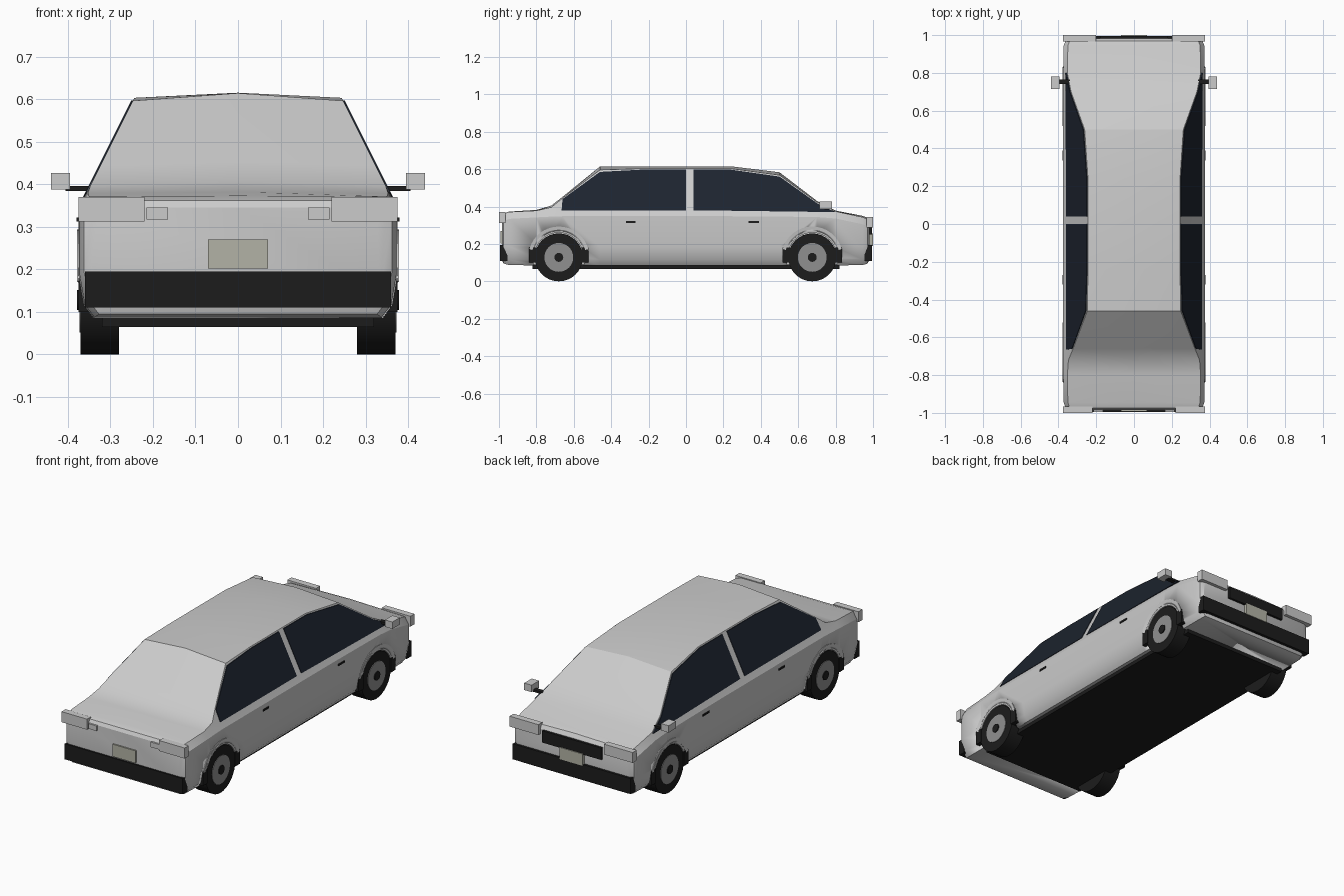
import bpy, bmesh, math
from mathutils import Vector, Matrix

if "Cube" in bpy.data.objects:
    bpy.data.objects.remove(bpy.data.objects["Cube"])


def material(name, rgb):
    m = bpy.data.materials.new(name)
    m.diffuse_color = (*rgb, 1)
    m.use_nodes = True
    m.node_tree.nodes["Principled BSDF"].inputs["Base Color"].default_value = m.diffuse_color
    return m


BLACK = material("black_trim", (0.012, 0.012, 0.012))
GLASS = material("dark_glass", (0.012, 0.017, 0.028))
PLATE = material("plate_tint", (0.45, 0.45, 0.38))
RIM = material("rim_grey", (0.28, 0.28, 0.28))


def finish(bm, name, mat=None, smooth=None):
    bmesh.ops.recalc_face_normals(bm, faces=bm.faces[:])
    me = bpy.data.meshes.new(name)
    bm.to_mesh(me)
    bm.free()
    ob = bpy.data.objects.new(name, me)
    bpy.context.collection.objects.link(ob)
    if mat:
        me.materials.append(mat)
    if smooth:
        bpy.ops.object.select_all(action='DESELECT')
        ob.select_set(True)
        bpy.context.view_layer.objects.active = ob
        bpy.ops.object.shade_smooth_by_angle(angle=math.radians(smooth))
    return ob


def box(name, x, y, z, mat=None):
    """Box from three (low, high) ranges."""
    bm = bmesh.new()
    bmesh.ops.create_cube(bm, size=1)
    for v in bm.verts:
        v.co = Vector([(a + b) / 2 + c * (b - a) for c, (a, b) in zip(v.co, (x, y, z))])
    return finish(bm, name, mat)


def pair(name, x, y, z, mat=None):
    """The same box on the right and left side."""
    box(name + "_right", x, y, z, mat)
    box(name + "_left", (-x[1], -x[0]), y, z, mat)


def disc(name, r, x0, x1, y, z, mat=None, n=32):
    bm = bmesh.new()
    bmesh.ops.create_cone(bm, cap_ends=True, segments=n, radius1=r, radius2=r, depth=abs(x1 - x0),
                          matrix=Matrix.Translation(((x0 + x1) / 2, y, z)) @ Matrix.Rotation(math.pi / 2, 4, 'Y'))
    return finish(bm, name, mat, 35)


def side_x(z):
    """Slope of the cabin sides."""
    return 0.355 - 0.5 * (z - 0.38)


# body shell: stations of (y, half width, bottom z, belt z, roof edge z, centre z)
stations = [
    (-0.985, 0.345, 0.115, 0.335, 0.345, 0.345), (-0.975, 0.362, 0.095, 0.352, 0.362, 0.362),
    (-0.945, 0.372, 0.087, 0.364, 0.371, 0.373), (-0.80, 0.375, 0.085, 0.372, 0.378, 0.382),
    (-0.72, 0.375, 0.085, 0.376, 0.396, 0.405), (-0.66, 0.375, 0.085, 0.378, 0.445, 0.452),
    (-0.46, 0.375, 0.085, 0.378, 0.596, 0.614), (-0.24, 0.375, 0.085, 0.378, 0.603, 0.615),
    (0.24, 0.375, 0.085, 0.378, 0.603, 0.615), (0.50, 0.375, 0.085, 0.376, 0.568, 0.583),
    (0.70, 0.375, 0.085, 0.374, 0.424, 0.430), (0.80, 0.375, 0.085, 0.366, 0.374, 0.378),
    (0.945, 0.372, 0.087, 0.335, 0.343, 0.350), (0.97, 0.362, 0.095, 0.325, 0.333, 0.340),
    (0.982, 0.345, 0.115, 0.305, 0.315, 0.320)]
bm = bmesh.new()
rings = []
for y, w, zb, zs, ze, zc in stations:
    half = [(w - 0.035, zb), (w - 0.012, zb + 0.03), (w, zb + 0.10), (w, zs - 0.03),
            (w - 0.018, zs), (min(side_x(ze), w - 0.022), ze)]
    pts = half + [(0, zc)] + [(-x, z) for x, z in reversed(half)]
    rings.append([bm.verts.new((x, y, z)) for x, z in pts])
for a, b in zip(rings, rings[1:]):
    for i in range(len(a)):
        j = (i + 1) % len(a)
        bm.faces.new((a[i], a[j], b[j], b[i]))
bm.faces.new(rings[0])
bm.faces.new(rings[-1])
body = finish(bm, "body", None, 28)

# underbody
box("floor_pan", (-0.32, 0.32), (-0.82, 0.82), (0.065, 0.09), BLACK)


# side windows lying on the cabin slope
def window(name, outline, s):
    bm = bmesh.new()
    outer = [bm.verts.new((s * (side_x(z) + 0.004), y, z)) for y, z in outline]
    inner = [bm.verts.new((s * (side_x(z) - 0.01), y, z)) for y, z in outline]
    bm.faces.new(outer)
    bm.faces.new(inner)
    for i in range(len(outer)):
        j = (i + 1) % len(outer)
        bm.faces.new((outer[i], outer[j], inner[j], inner[i]))
    finish(bm, name, GLASS)


def arch(name, y, s):
    """Raised lip over a wheel."""
    bm = bmesh.new()
    n, loops = 16, []
    for i in range(n + 1):
        a = math.radians(15) + math.radians(150) * i / n
        loops.append([bm.verts.new((s * x, y + r * math.cos(a), 0.13 + r * math.sin(a)))
                      for x, r in ((0.28, 0.13), (0.372, 0.13), (0.378, 0.163), (0.28, 0.163))])
    for a, b in zip(loops, loops[1:]):
        for i in range(4):
            bm.faces.new((a[i], a[(i + 1) % 4], b[(i + 1) % 4], b[i]))
    bm.faces.new(loops[0])
    bm.faces.new(loops[-1])
    finish(bm, name, None, 35)


for s, side in ((1, "right"), (-1, "left")):
    window("rear_window_" + side, [(-0.665, 0.38), (0.0, 0.38), (0.0, 0.597), (-0.24, 0.597),
                                   (-0.46, 0.585), (-0.66, 0.44)], s)
    window("front_window_" + side, [(0.04, 0.38), (0.80, 0.37), (0.70, 0.418), (0.50, 0.560),
                                    (0.24, 0.597), (0.04, 0.597)], s)
    for y, end in ((-0.68, "rear"), (0.675, "front")):
        tag = end + "_" + side
        # wheel opening
        cutter = disc("well_cutter_" + tag, 0.14, s * 0.27, s * 0.45, y, 0.13)
        cutter.hide_render = True
        cutter.hide_viewport = True
        cut = body.modifiers.new("well_" + tag, 'BOOLEAN')
        cut.object = cutter
        cut.operation = 'DIFFERENCE'
        cut.solver = 'EXACT'
        arch("arch_" + tag, y, s)
        # wheel
        disc("tyre_" + tag, 0.128, s * 0.28, s * 0.37, y, 0.128, BLACK)
        disc("rim_" + tag, 0.077, s * 0.30, s * 0.373, y, 0.128, RIM)
        disc("hub_" + tag, 0.024, s * 0.30, s * 0.378, y, 0.128, BLACK, 16)

# black arch ends beside each wheel
for y, end in ((-0.68, "rear"), (0.675, "front")):
    for d in (-1, 1):
        pair(f"arch_end_{end}_{'a' if d < 0 else 'b'}", (0.28, 0.375),
             tuple(sorted((y + d * 0.12, y + d * 0.16))), (0.10, 0.18), BLACK)

# door handles
pair("rear_handle", (0.36, 0.379), (-0.32, -0.27), (0.312, 0.322), BLACK)
pair("front_handle", (0.36, 0.379), (0.335, 0.39), (0.312, 0.322), BLACK)

# mirrors
pair("mirror", (0.395, 0.44), (0.715, 0.78), (0.388, 0.426))
pair("mirror_stem", (0.34, 0.405), (0.74, 0.765), (0.384, 0.396), BLACK)

# bumpers and plates
for d, end in ((-1, "rear"), (1, "front")):
    box(end + "_bumper", (-0.36, 0.36), tuple(sorted((d * 0.955, d * 0.995))), (0.11, 0.195), BLACK)
box("rear_plate", (-0.07, 0.07), (-0.993, -0.97), (0.202, 0.27), PLATE)
box("front_plate", (-0.07, 0.07), (0.97, 1.0), (0.19, 0.255), PLATE)

# lamps and grille
pair("tail_lamp", (0.22, 0.375), (-1.0, -0.965), (0.312, 0.37))
pair("small_lamp", (0.165, 0.215), (-0.995, -0.965), (0.317, 0.345))
pair("head_lamp", (0.20, 0.375), (0.965, 1.0), (0.288, 0.345))
box("grille", (-0.18, 0.18), (0.965, 0.995), (0.25, 0.315), BLACK)
